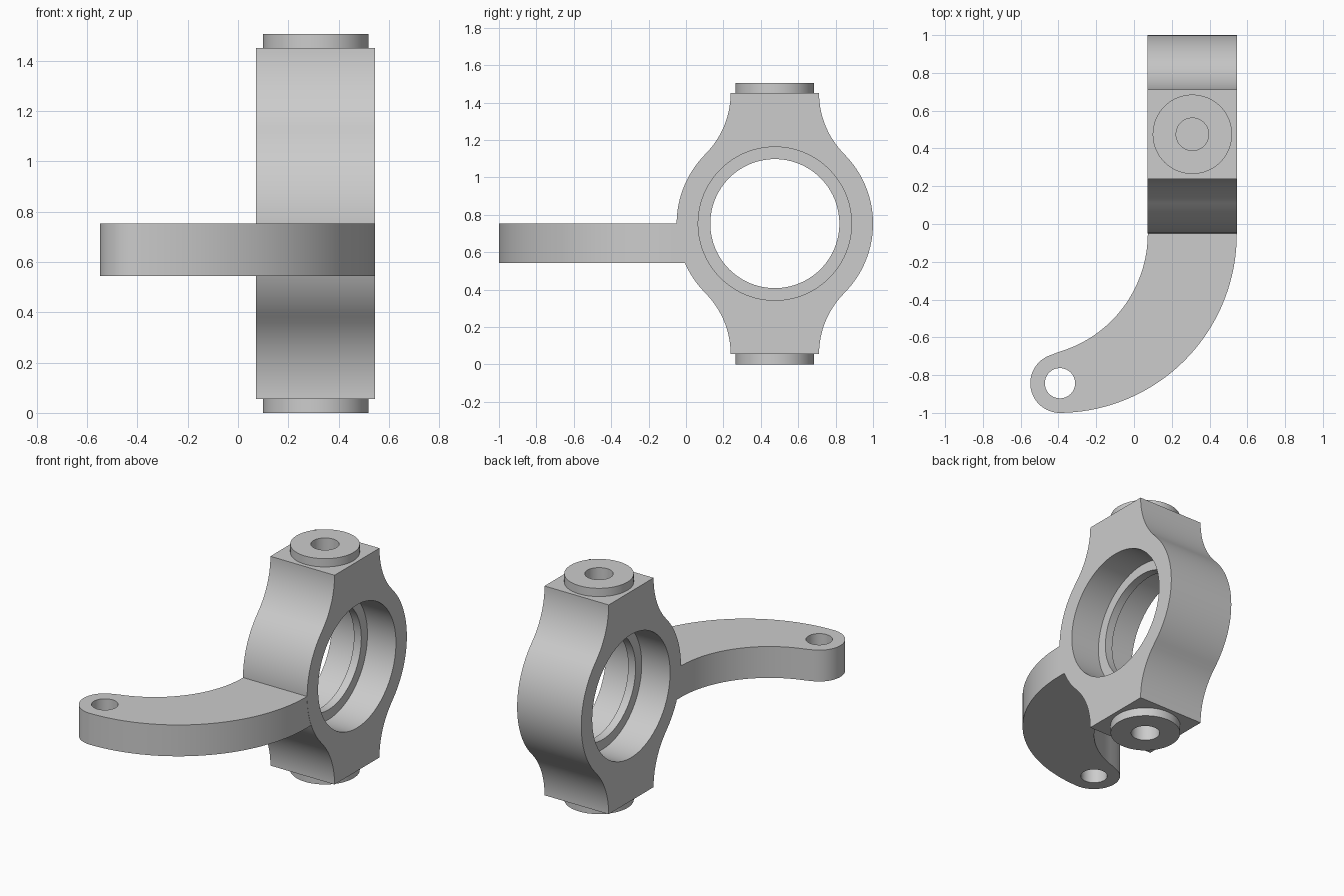
import bpy
import bmesh
from math import radians, cos, sin
from mathutils import Vector

cube = bpy.data.objects.get("Cube")
if cube:
    bpy.data.objects.remove(cube, do_unlink=True)

COLOUR = (0.604, 0.604, 0.604, 1)
grey = bpy.data.materials.new("plain grey metal")
grey.use_nodes = True
grey.diffuse_color = COLOUR
grey.node_tree.nodes["Principled BSDF"].inputs["Base Color"].default_value = COLOUR


def arc(u, v, r, start, end, steps=24):
    angles = [radians(start + (end - start) * i / steps) for i in range(steps + 1)]
    return [(u + r * cos(a), v + r * sin(a)) for a in angles]


def prism(name, outline, axis, low, high):
    """Extrude a flat outline along x (outline in y, z) or z (outline in x, y)."""
    place = (lambda u, v, w: (w, u, v)) if axis == "x" else (lambda u, v, w: (u, v, w))
    bm = bmesh.new()
    face = bm.faces.new([bm.verts.new(place(u, v, low)) for u, v in outline])
    new = bmesh.ops.extrude_face_region(bm, geom=[face])["geom"]
    moved = [g for g in new if isinstance(g, bmesh.types.BMVert)]
    bmesh.ops.translate(bm, verts=moved, vec=Vector(place(0, 0, high - low)))
    bmesh.ops.recalc_face_normals(bm, faces=bm.faces[:])
    mesh = bpy.data.meshes.new(name)
    bm.to_mesh(mesh)
    bm.free()
    mesh.materials.append(grey)
    obj = bpy.data.objects.new(name, mesh)
    bpy.context.collection.objects.link(obj)
    return obj


def cylinder(name, u, v, r, axis, low, high):
    return prism(name, arc(u, v, r, 0, 360, 96)[:-1], axis, low, high)


def cut(obj, cutter):
    mod = obj.modifiers.new("cut", "BOOLEAN")
    mod.operation = "DIFFERENCE"
    mod.solver = "EXACT"
    mod.object = cutter
    bpy.context.view_layer.objects.active = obj
    bpy.ops.object.modifier_apply(modifier=mod.name)


LEFT, RIGHT, MID = 0.545, 0.072, 0.309
CY, CZ = 0.475, 0.7525
TOP, BOTTOM = 1.45, 0.055

# Hub body: round flanks that sweep through concave arcs into square ends
SWEEP = 0.46
offset = (0.525 + SWEEP) * cos(radians(45))
outline = arc(CY, CZ, 0.525, -45, 45, 32)
outline += arc(CY + offset, TOP, SWEEP, 225, 180)[1:]
outline += arc(CY - offset, TOP, SWEEP, 0, -45)
outline += arc(CY, CZ, 0.525, 135, 225, 32)[1:]
outline += arc(CY - offset, BOTTOM, SWEEP, 45, 0)[1:]
outline += arc(CY + offset, BOTTOM, SWEEP, 180, 135)[:-1]
body = prism("hub_body", outline, "x", RIGHT, LEFT)

# Steering arm: curved and tapering, with a rounded eye, trimmed to the hub
EYE = (-0.392, -0.843)
ARM_LEFT, ARM_RIGHT = LEFT - 0.001, RIGHT + 0.001
arm_outline = [(ARM_RIGHT, 0.03), (ARM_LEFT, 0.03)]
arm_outline += arc(ARM_LEFT - 0.945, -0.055, 0.945, 0, -89, 40)
arm_outline += arc(*EYE, 0.157, 270, 108, 32)
arm_outline += arc(ARM_RIGHT - 0.653, -0.05, 0.653, -74, 0, 32)
arm = prism("steering_arm", arm_outline, "z", 0.543, 0.752)
cut(arm, body)

# Pivot bosses
top_boss = cylinder("top_boss", MID, CY, 0.21, "z", TOP, 1.505)
bottom_boss = cylinder("bottom_boss", MID, CY, 0.21, "z", 0, BOTTOM)

# Bore with a thin retaining lip, blind pivot holes and the eye hole
cutters = {
    "left_bore": cylinder("left_bore_cutter", CY, CZ, 0.41, "x", 0.335, 0.7),
    "right_bore": cylinder("right_bore_cutter", CY, CZ, 0.41, "x", -0.1, 0.281),
    "lip_bore": cylinder("lip_bore_cutter", CY, CZ, 0.345, "x", -0.2, 0.8),
    "top_hole": cylinder("top_hole_cutter", MID, CY, 0.086, "z", 1.22, 1.6),
    "bottom_hole": cylinder("bottom_hole_cutter", MID, CY, 0.086, "z", -0.1, 0.285),
    "eye_hole": cylinder("eye_hole_cutter", *EYE, 0.08, "z", 0.4, 0.9),
}
for key in ("left_bore", "right_bore", "lip_bore", "top_hole", "bottom_hole"):
    cut(body, cutters[key])
cut(top_boss, cutters["top_hole"])
cut(bottom_boss, cutters["bottom_hole"])
cut(arm, cutters["eye_hole"])
for cutter in cutters.values():
    bpy.data.objects.remove(cutter, do_unlink=True)

# Smooth curved walls, crisp edges
for obj in (body, arm, top_boss, bottom_boss):
    bpy.ops.object.select_all(action="DESELECT")
    obj.select_set(True)
    bpy.context.view_layer.objects.active = obj
    bpy.ops.object.shade_smooth_by_angle(angle=radians(30))
